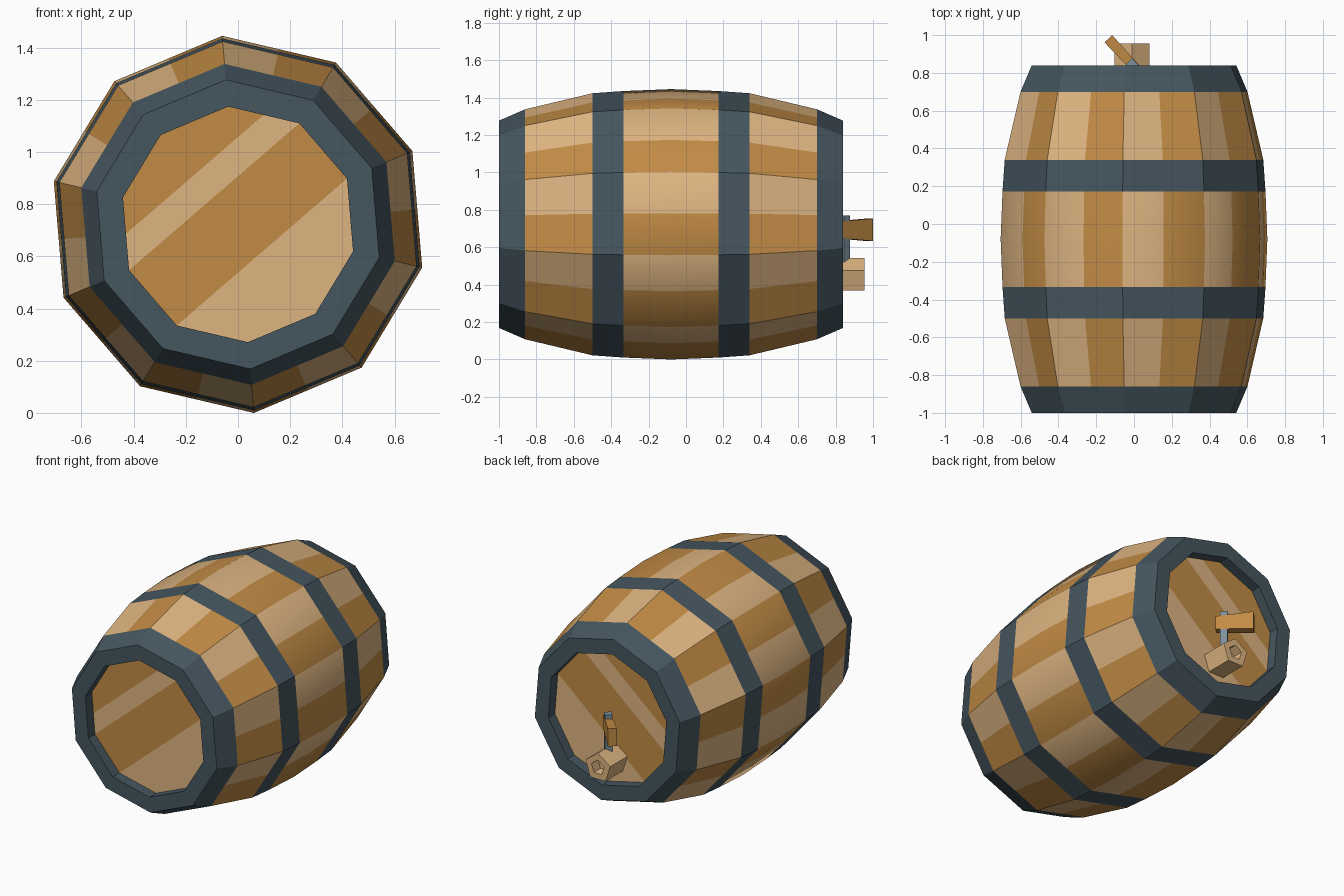
import bpy, bmesh
from math import sin, cos, pi, radians
from mathutils import Vector, Matrix

if "Cube" in bpy.data.objects:
    bpy.data.objects.remove(bpy.data.objects["Cube"])

MID, CZ, START = -0.08, 0.7225, radians(94.8)


def material(name, rgb):
    m = bpy.data.materials.new(name)
    m.diffuse_color = (*rgb, 1)
    m.use_nodes = True
    m.node_tree.nodes["Principled BSDF"].inputs["Base Color"].default_value = m.diffuse_color
    return m


LIGHT = material("light_wood", (0.73, 0.46, 0.22))
DARK = material("dark_wood", (0.54, 0.26, 0.06))
IRON = material("iron", (0.06, 0.093, 0.115))
STEEL = material("steel", (0.2, 0.28, 0.34))


def make(name, verts, faces, mats, ids=None, smooth=False):
    me = bpy.data.meshes.new(name)
    me.from_pydata(verts, [], faces)
    for m in mats:
        me.materials.append(m)
    for i, p in enumerate(me.polygons):
        p.material_index = ids[i] if ids else 0
        p.use_smooth = smooth
    bm = bmesh.new()
    bm.from_mesh(me)
    bmesh.ops.recalc_face_normals(bm, faces=bm.faces)
    bm.to_mesh(me)
    bm.free()
    ob = bpy.data.objects.new(name, me)
    bpy.context.collection.objects.link(ob)
    return ob


def ring_point(k, r):
    # ten-sided ring with a point at every corner and every side middle
    a = START - k * pi / 10
    rr = r * cos(pi / 10) if k % 2 else r
    return rr * cos(a), CZ + rr * sin(a)


def shell(name, profile, step, mats, smooth=False):
    # ring-shaped strip around the barrel axis, profile = (distance along y, radius)
    n = 20 // step
    verts = []
    for y, r in profile:
        for k in range(0, 20, step):
            x, z = ring_point(k, r)
            verts.append((x, MID + y, z))
    faces, ids = [], []
    for j in range(len(profile) - 1):
        for k in range(n):
            q = (k + 1) % n
            faces.append((j * n + k, j * n + q, (j + 1) * n + q, (j + 1) * n + k))
            ids.append(k % len(mats))
    return make(name, verts, faces, mats, ids, smooth)


# bulging middle staves, smooth shaded
shell("middle_staves", [(-0.253, 0.715), (0, 0.7252), (0.253, 0.715)], 1, [LIGHT, DARK], True)

# mirrored parts at both ends
HEAD_R, DEPTH = 0.453, 0.07
for s, side in ((-1, "front"), (1, "back")):
    shell(side + "_staves", [(s * 0.42, 0.703), (s * 0.78, 0.617)], 1, [LIGHT, DARK])
    shell(side + "_inner_hoop", [(s * 0.253, 0.715), (s * 0.42, 0.703)], 2, [IRON])
    # rim hoop wraps over the end and into the recess
    shell(side + "_rim_hoop", [(s * 0.78, 0.617), (s * 0.92, 0.556), (s * 0.92, HEAD_R),
                               (s * (0.92 - DEPTH), HEAD_R)], 2, [IRON])
    # recessed head of diagonal planks
    pts = [ring_point(k, HEAD_R) for k in range(20)]
    y = MID + s * (0.92 - DEPTH)
    planks = [(15, 16, 17, 18, 19, 0, 1), (1, 2, 14, 15), (2, 3, 4, 12, 13, 14), tuple(range(4, 13))]
    head = make(side + "_head", [(x, y, z) for x, z in pts], planks, [DARK, LIGHT], [0, 1, 0, 1])
    if head.data.polygons[0].normal.y * s < 0:
        head.data.flip_normals()

# five-sided spout with a blind hole
X = -0.01
verts, faces = [], []
for y, r in [(0.75, 0.097), (0.955, 0.097), (0.955, 0.05), (0.89, 0.045)]:
    for k in range(5):
        a = pi / 2 + k * 2 * pi / 5
        verts.append((X + r * cos(a), y, 0.446 + r * sin(a)))
for j in range(3):
    for k in range(5):
        q = (k + 1) % 5
        faces.append((j * 5 + k, j * 5 + q, j * 5 + 5 + q, j * 5 + 5 + k))
faces += [tuple(range(5)), tuple(range(15, 20))]
make("tap_spout", verts, faces, [LIGHT])

BOX = [(0, 1, 2, 3), (4, 5, 6, 7)] + [(k, (k + 1) % 4, (k + 1) % 4 + 4, k + 4) for k in range(4)]

# steel stem, a square bar turned on its corner
verts = [(X + 0.033 * cos(k * pi / 2), 0.845 + 0.033 * sin(k * pi / 2), z)
         for z in (0.46, 0.77) for k in range(4)]
make("tap_stem", verts, BOX, [STEEL])

# handle flaring towards its free end
along, across = Vector((-0.68, 0.733, 0)), Vector((0.733, 0.68, 0))
verts = []
for d, w, h in ((-0.05, 0.024, 0.045), (0.185, 0.028, 0.06)):
    for u, v in ((-1, -1), (1, -1), (1, 1), (-1, 1)):
        verts.append(Vector((X, 0.845, 0.693)) + along * d + across * w * u + Vector((0, 0, h * v)))
make("tap_handle", verts, BOX, [DARK])
